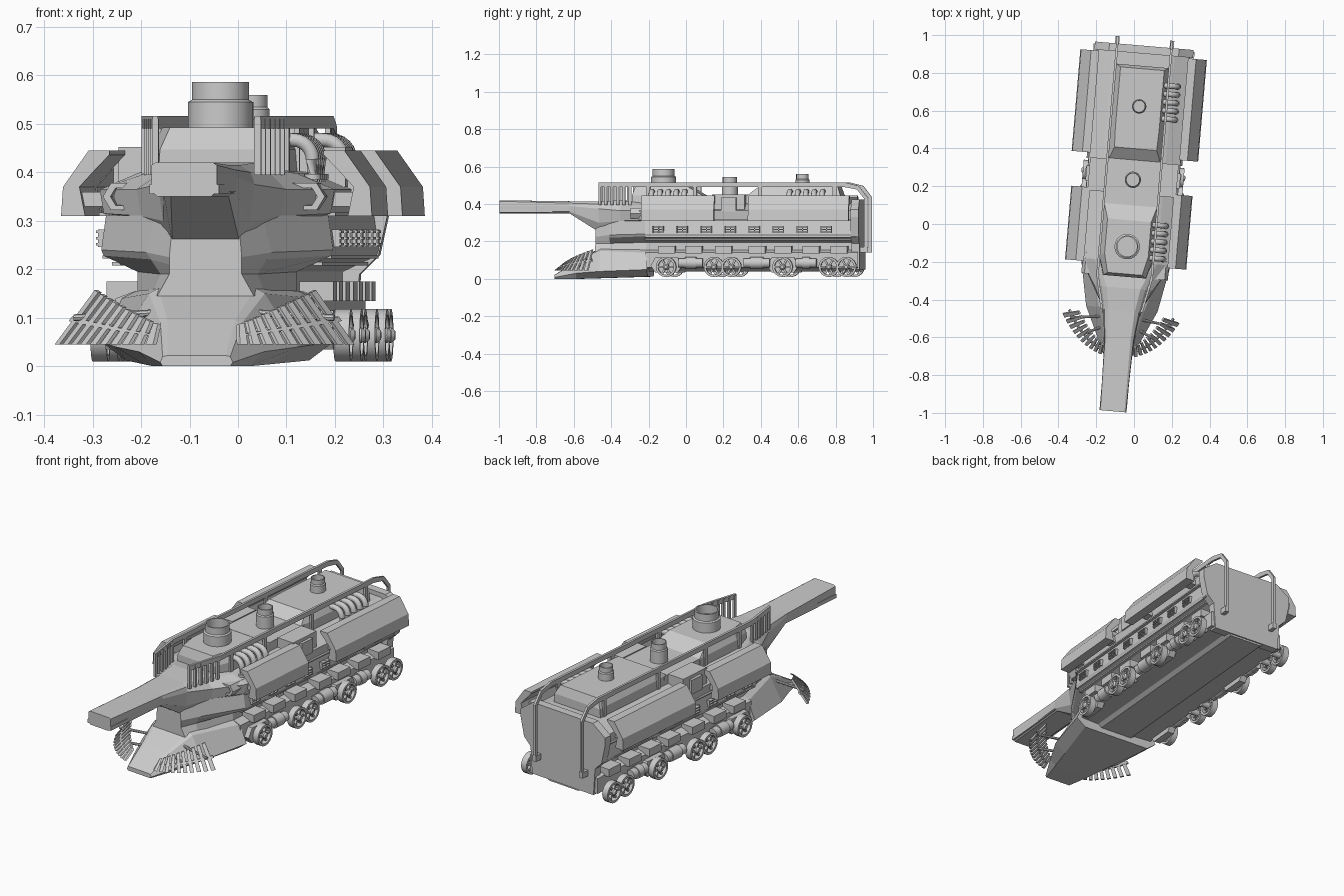
import bpy, bmesh
from math import sin, cos, pi, radians
from mathutils import Matrix, Vector

if "Cube" in bpy.data.objects:
    bpy.data.objects.remove(bpy.data.objects["Cube"])

# the whole vehicle is built along local y, then yawed slightly
M = Matrix.Translation((-0.026, 0, 0)) @ Matrix.Rotation(radians(-4.9), 4, 'Z')


def finish(name, bm, smooth=False):
    bmesh.ops.remove_doubles(bm, verts=bm.verts, dist=1e-5)
    bmesh.ops.recalc_face_normals(bm, faces=bm.faces)
    me = bpy.data.meshes.new(name)
    bm.to_mesh(me)
    bm.free()
    ob = bpy.data.objects.new(name, me)
    bpy.context.collection.objects.link(ob)
    ob.matrix_world = M
    if smooth:
        bpy.ops.object.select_all(action='DESELECT')
        ob.select_set(True)
        bpy.context.view_layer.objects.active = ob
        bpy.ops.object.shade_smooth_by_angle(angle=radians(40))
    return ob


def loft(name, rings, cyclic=False, smooth=False, sides=(1,)):
    """Skin closed rings of points; sides=(1,-1) adds the mirrored copy."""
    bm = bmesh.new()
    for s in sides:
        vs = [[bm.verts.new((s * p[0], p[1], p[2])) for p in r] for r in rings]
        n = len(rings[0])
        for i in range(len(vs) if cyclic else len(vs) - 1):
            a, b = vs[i], vs[(i + 1) % len(vs)]
            for k in range(n):
                bm.faces.new((a[k], a[(k + 1) % n], b[(k + 1) % n], b[k]))
        if not cyclic:
            bm.faces.new(vs[0])
            bm.faces.new(vs[-1])
    return finish(name, bm, smooth)


BOTH = (1, -1)


def hull(name, sections):
    """Sections are (y, half profile of (x, z) from bottom to top)."""
    loft(name, [[(x, y, z) for x, z in h] + [(-x, y, z) for x, z in reversed(h)]
                for y, h in sections])


def extrude_y(name, prof, y0, y1, sides=(1,)):
    loft(name, [[(x, y, z) for x, z in prof] for y in (y0, y1)], sides=sides)


def extrude_x(name, prof, x0, x1, sides=(1,)):
    loft(name, [[(x, y, z) for y, z in prof] for x in (x0, x1)], sides=sides)


def box(name, x0, x1, y0, y1, z0, z1, sides=(1,)):
    extrude_y(name, [(x0, z0), (x1, z0), (x1, z1), (x0, z1)], y0, y1, sides)


def ring(c, r, n, axis):
    out = []
    for k in range(n):
        a = 2 * pi * k / n
        u, v = r * cos(a), r * sin(a)
        off = {'X': (0, u, v), 'Y': (u, 0, v), 'Z': (u, v, 0)}[axis]
        out.append(tuple(c[i] + off[i] for i in range(3)))
    return out


def lathe(name, c, prof, axis, n=24, cyclic=False, sides=(1,)):
    """prof is (radius, distance along axis)."""
    d = {'X': Vector((1, 0, 0)), 'Y': Vector((0, 1, 0)), 'Z': Vector((0, 0, 1))}[axis]
    loft(name, [ring(Vector(c) + d * h, r, n, axis) for r, h in prof], cyclic, True, sides)


def tube(name, pts, r, n=10):
    pts = [Vector(p) for p in pts]
    rings = []
    for i, p in enumerate(pts):
        t = (pts[min(i + 1, len(pts) - 1)] - pts[max(i - 1, 0)]).normalized()
        q = t.to_track_quat('Z', 'Y')
        rings.append([p + q @ Vector((r * cos(2 * pi * k / n), r * sin(2 * pi * k / n), 0)) for k in range(n)])
    loft(name, rings, smooth=True)


# plough nose and raised chassis behind it
hull("plough", [
    (-.70, [(.07, 0), (.075, .008), (.07, .02), (.06, .022)]),
    (-.58, [(.10, 0), (.13, .03), (.085, .09), (.07, .095)]),
    (-.45, [(.13, .004), (.19, .04), (.12, .15), (.10, .16)]),
    (-.19, [(.19, .012), (.24, .05), (.20, .14), (.17, .155)])])
hull("chassis", [(y, [(.09, .04), (.11, .055), (.21, .06), (.21, .14), (.17, .155)]) for y in (-.2, .94)])

# lower hull with narrow waist
low = [(.165, .145), (.165, .195), (.235, .228), (.24, .24), (.23, .312)]
hull("lower_hull", [
    (-.48, [(.10, .145), (.075, .19), (.075, .21), (.075, .225), (.07, .28)]),
    (-.40, [(.12, .145), (.10, .19), (.12, .22), (.13, .235), (.11, .31)]),
    (-.20, low), (.93, low)])
for z, e in ((.222, .004), (.208, -.015), (.31, .012)):
    extrude_y("side_trim", [(.2, z), (.233 + e, z), (.233 + e, z + .007), (.2, z + .007)], -.2, .93, BOTH)

# upper hull running into the long snout
up = [(.20, .31), (.235, .315), (.243, .365), (.165, .398), (.15, .402)]
hull("upper_hull", [
    (-.995, [(.055, .35), (.068, .36), (.068, .39), (.068, .415), (.06, .42)]),
    (-.62, [(.06, .35), (.075, .36), (.078, .39), (.075, .405), (.06, .415)]),
    (-.46, [(.07, .25), (.09, .30), (.10, .375), (.092, .40), (.07, .415)]),
    (-.34, [(.12, .28), (.145, .31), (.155, .365), (.115, .405), (.09, .42)]),
    (-.20, up), (.93, up)])
box("snout_skirt", .064, .072, -.995, -.62, .355, .375, BOTH)
hull("rear_slab", [(y, [(.19, .05), (.20, .19), (.24, .23), (.262, .33), (.262, .37), (.185, .425)])
                   for y in (.905, .947)])

# roof superstructure: two raised blocks with sloped ends
for name, y0, y1, s0, s1, w in (("front_roof_block", -.28, .10, .015, .08, .115),
                                ("rear_roof_block", .34, .84, .06, .015, .14)):
    base = [(-w, y0), (w, y0), (.145, y0 + .1), (.145, y1), (-.145, y1), (-.145, y0 + .1)]
    mid = [(x * .97, y) for x, y in base]
    top = [(x * .8, y + (s0 if y < (y0 + y1) / 2 else -s1)) for x, y in base]
    loft(name, [[(x, y, z) for x, y in ps] for ps, z in ((base, .39), (mid, .447), (top, .493))])
box("roof_middle_plate", -.14, .14, .08, .36, .39, .447)
box("middle_side_box", .14, .235, .16, .335, .37, .452, BOTH)
box("middle_side_step", .19, .25, .21, .29, .36, .435, BOTH)

# chimneys with stepped rims and open tops
for y, r, z0, z1, z2 in ((-.12, .067, .45, .55, .587), (.235, .043, .44, .515, .545), (.625, .038, .46, .535, .56)):
    lathe("chimney", (0, y, 0), [(r, z0), (r, z1 - .005), (r * .88, z1), (r * .88, z2),
                                 (r * .78, z2), (r * .78, z1 - .01)], 'Z', 28)

# curved side shields
shield = [(.322, .31), (.318, .37), (.265, .445), (.222, .445), (.222, .436), (.25, .407), (.284, .37), (.272, .31)]
for y0, y1, o in ((-.215, .176, 0), (.36, .90, .014)):
    extrude_y("side_shield", [(x + o, z) for x, z in shield], y0, y1, BOTH)
    for k in (.15, .85):
        yc = y0 + (y1 - y0) * k
        box("shield_bracket", .2, .295, yc - .025, yc + .025, .33, .36, BOTH)

# hexagonal pods at the front shoulders
hexa = [(-.045, 0), (-.028, .028), (.028, .028), (.045, 0), (.028, -.028), (-.028, -.028)]
pod = [[(.185 + x * k, y, .35 + z * k) for x, z in hexa]
       for y, k in ((-.16, 1), (-.28, 1), (-.28, .65), (-.25, .6))]
loft("shoulder_pod", pod, sides=BOTH)

# side windows with slatted hoods
for y in [-.13 + .129 * i for i in range(8)]:
    for z in (.249, .262, .275):
        box("window_slat", .22, .254, y - .028, y + .028, z, z + .005, BOTH)
    for e in (-.03, 0, .026):
        box("window_post", .22, .25, y + e, y + e + .005, .246, .282, BOTH)

# roof rails: converge over the snout, bend down over the rear
path = [(-.46, .491), (-.28, .491), (.86, .491), (.93, .478), (.968, .43), (.968, .15)]
outer = [(-.46, .516), (-.28, .516), (.865, .516), (.94, .497), (.986, .436), (.986, .14)]
rx = (.10, .138, .138, .138, .138, .138)
rail = [[(x, a[0], a[1]), (x + .012, a[0], a[1]), (x + .012, b[0], b[1]), (x, b[0], b[1])]
        for x, a, b in zip(rx, path, outer)]
loft("roof_rail", rail, sides=BOTH)
box("rail_foot", .134, .156, .94, .986, .14, .17, BOTH)
for i in range(6):
    y, x = -.46 + i * .033, .099 + .007 * i
    box("rail_fence_bar", x, x + .014, y, y + .014, .395, .51, BOTH)
for y in (-.2, .05, .4, .8):
    box("rail_post", .138, .149, y, y + .02, .40, .50, BOTH)

# exhaust pipes, right side only
for y0 in (-.17, .57):
    for i in range(5):
        y = y0 + i * .044
        arc = [(.155 + .04 * sin(a * pi / 12), y, .427 + .04 * cos(a * pi / 12)) for a in range(7)]
        tube("exhaust_pipe", [(.11, y, .467)] + arc + [(.195, y, .37)], .0145)
        lathe("pipe_collar", (.195, y, .385), [(.018, 0), (.018, .012)], 'Z', 12)

# spoked wheels in a single / pair / single / pair order
R = .054
for y in (-.085, .172, .265, .54, .788, .882):
    c = (0, y, R + .01)
    lathe("wheel_rim", c, [(R, .235), (R, .268), (R * .78, .268), (R * .78, .235)], 'X', 24, True, BOTH)
    lathe("wheel_hub", c, [(.016, .2), (.016, .268), (.009, .276)], 'X', 12, False, BOTH)
    for k in range(6):
        a = k * pi / 3
        u, v = (cos(a), sin(a)), (-sin(a) * .005, cos(a) * .005)
        quad = [(y + u[0] * d + v[0] * s, c[2] + u[1] * d + v[1] * s)
                for d, s in ((.01, 1), (R * .82, 1), (R * .82, -1), (.01, -1))]
        extrude_x("wheel_spoke", quad, .245, .26, BOTH)

# suspension cylinders and boxes along the running gear
for y0, y1 in ((-.02, .11), (.33, .47), (.61, .72)):
    for x, r, a in ((.228, .026, 0), (.228, .032, .035)):
        lathe("gear_cylinder", (x, 0, .085), [(r, y0 + a), (r, y1 - a)], 'Y', 14, False, BOTH)
for y in (-.085, .06, .22, .40, .54, .69, .84):
    box("running_gear_box", .16, .235, y - .045, y + .045, .135, .175, BOTH)
for y in (-.085, .54):
    extrude_x("axle_box", [(y - .085, .07), (y - .06, .115), (y + .06, .115), (y + .085, .07),
                           (y + .06, .035), (y - .06, .035)], .2, .236, BOTH)


# slatted wings flanking the plough
def bez(p, t):
    a, b, c = (Vector(q) for q in p)
    return a * (1 - t) ** 2 + b * 2 * t * (1 - t) + c * t * t


bot = [(.09, -.70, .045), (.225, -.66, .045), (.318, -.49, .045)]
top = [(.085, -.65, .085), (.165, -.60, .12), (.235, -.475, .16)]
thick = Vector((-.007, .007, 0))


def wing_strip(name, t0, t1, h0, h1):
    q = [bez(bot, t).lerp(bez(top, t), h) for t, h in ((t0, h0), (t1, h0), (t1, h1), (t0, h1))]
    loft(name, [q, [p + thick for p in q]], sides=BOTH)


for i in range(10):
    wing_strip("wing_slat", i / 10, (i + .6) / 10, 0, 1)
    wing_strip("wing_rail", i / 10, (i + 1) / 10, .42, .5)
for s in BOTH:
    tube("wing_strut", [(s * .27, -.52, .10), (s * .11, -.50, .11)], .007, 8)
    tube("wing_strut", [(s * .19, -.60, .08), (s * .09, -.55, .07)], .007, 8)
